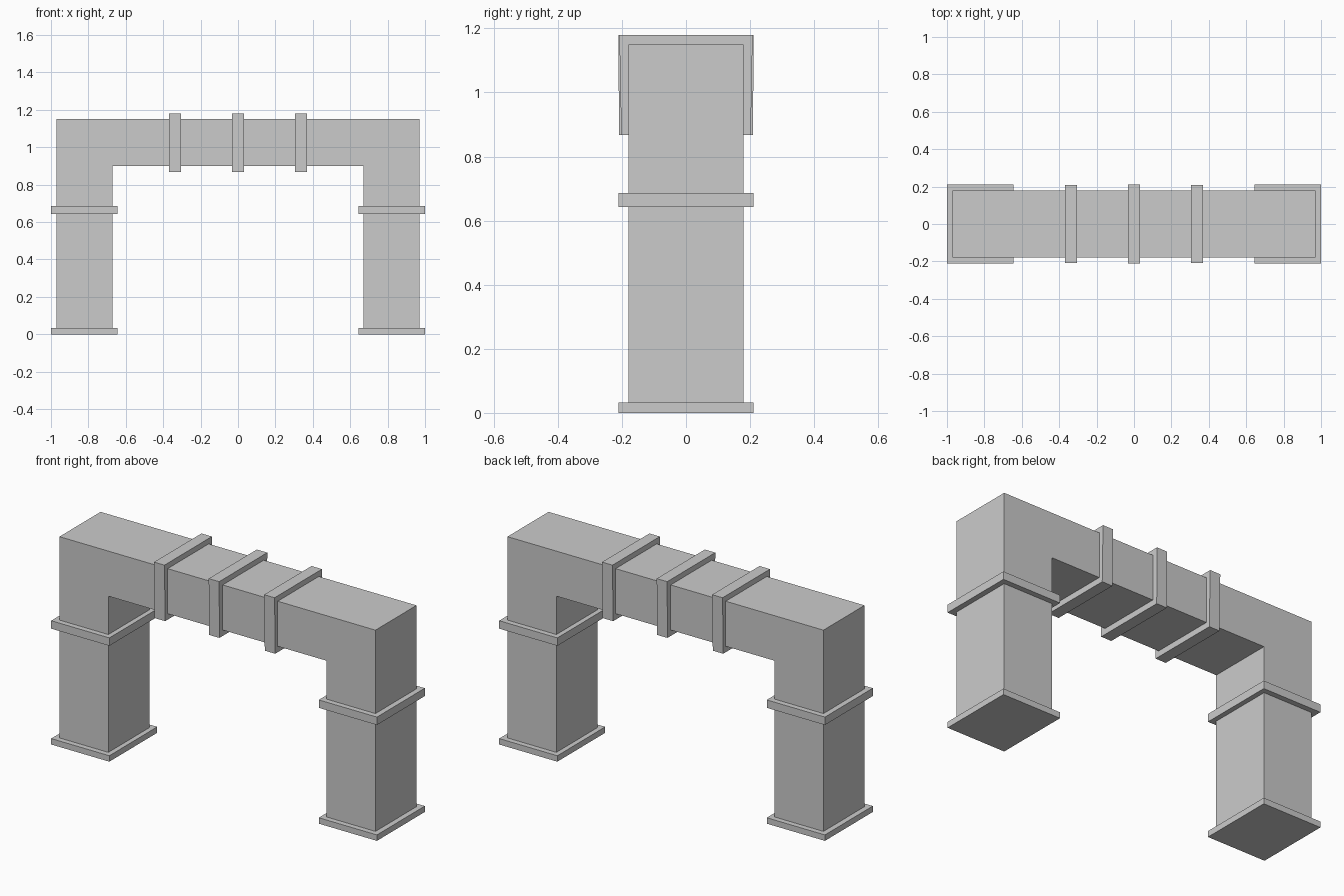
import bpy, bmesh

if "Cube" in bpy.data.objects:
    bpy.data.objects.remove(bpy.data.objects["Cube"])


def prism(name, profile, y0, y1):
    """Extrude an x-z outline from y0 to y1."""
    bm = bmesh.new()
    face = bm.faces.new([bm.verts.new((x, y0, z)) for x, z in profile])
    out = bmesh.ops.extrude_face_region(bm, geom=[face])
    verts = [g for g in out["geom"] if isinstance(g, bmesh.types.BMVert)]
    bmesh.ops.translate(bm, verts=verts, vec=(0, y1 - y0, 0))
    bmesh.ops.recalc_face_normals(bm, faces=bm.faces)
    mesh = bpy.data.meshes.new(name)
    bm.to_mesh(mesh)
    bm.free()
    obj = bpy.data.objects.new(name, mesh)
    bpy.context.collection.objects.link(obj)
    return obj


def box(name, x0, x1, half_y, z0, z1):
    return prism(name, [(x0, z0), (x1, z0), (x1, z1), (x0, z1)], -half_y, half_y)


# Legs and lintel as one square arch
prism("arch_body", [(-0.97, 0.005), (-0.67, 0.005), (-0.67, 0.9), (0.67, 0.9),
                    (0.67, 0.005), (0.97, 0.005), (0.97, 1.15), (-0.97, 1.15)],
      -0.18, 0.18)

# Foot plates and mid-leg collars
for side, cx in (("left", -0.8215), ("right", 0.8215)):
    box(side + "_foot_plate", cx - 0.1785, cx + 0.1785, 0.21, 0, 0.033)
    box(side + "_leg_collar", cx - 0.1785, cx + 0.1785, 0.21, 0.643, 0.687)

# Lintel bands; the outer two narrow slightly toward the bottom
for label, cx, bottom_y, top_y in (("left", -0.338, 0.202, 0.208),
                                   ("centre", 0.0, 0.209, 0.211),
                                   ("right", 0.338, 0.202, 0.208)):
    band = box(label + "_lintel_band", cx - 0.032, cx + 0.032, 1.0, 0.867, 1.18)
    for v in band.data.vertices:
        v.co.y *= top_y if v.co.z > 1 else bottom_y
